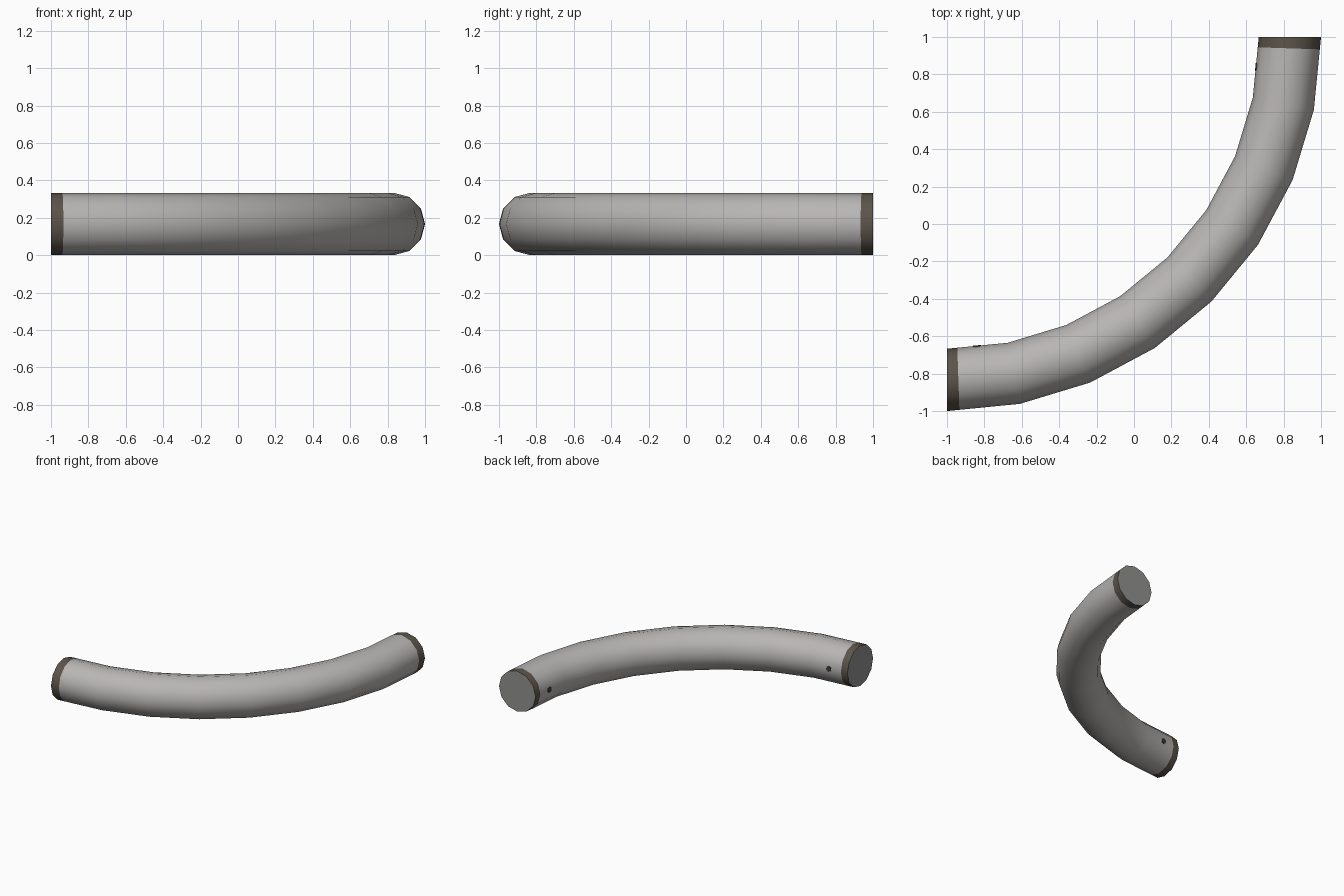
import bpy, bmesh, math
from mathutils import Vector, Matrix

if "Cube" in bpy.data.objects:
    bpy.data.objects.remove(bpy.data.objects["Cube"])

R, r, SIDES, STEPS = 1.8335, 0.1665, 12, 8   # bend radius, tube radius
CENTRE = Vector((-1, 1, r))                  # bend centre


def material(name, col):
    m = bpy.data.materials.new(name)
    m.diffuse_color = (*col, 1)
    m.use_nodes = True
    m.node_tree.nodes["Principled BSDF"].inputs["Base Color"].default_value = m.diffuse_color
    return m


pipe_grey = material("pipe grey", (0.48, 0.465, 0.455))
collar_brown = material("collar brown", (0.105, 0.088, 0.068))
cap_grey = material("cap grey", (0.28, 0.28, 0.275))
dark = material("dark", (0.05, 0.05, 0.05))


def ring(a):
    """Cross-section of the tube at bend angle a."""
    out = Vector((math.cos(a), -math.sin(a), 0))
    pts = []
    for i in range(SIDES):
        t = 2 * math.pi * i / SIDES
        pts.append(CENTRE + out * (R + r * math.cos(t)) + Vector((0, 0, r * math.sin(t))))
    return pts


def finish(bm, name, mats):
    bmesh.ops.recalc_face_normals(bm, faces=bm.faces)
    me = bpy.data.meshes.new(name)
    bm.to_mesh(me)
    bm.free()
    for m in mats:
        me.materials.append(m)
    ob = bpy.data.objects.new(name, me)
    bpy.context.collection.objects.link(ob)
    return ob


# Curved pipe with painted collars and end caps
rings = [ring(math.pi / 2 * k / STEPS) for k in range(STEPS + 1)]
f = 0.17                                     # collar share of the end segment
rings.insert(1, [p.lerp(q, f) for p, q in zip(rings[0], rings[1])])
rings.insert(-1, [p.lerp(q, f) for p, q in zip(rings[-1], rings[-2])])
bm = bmesh.new()
loops = [[bm.verts.new(p) for p in rg] for rg in rings]
last = len(loops) - 2
for k in range(last + 1):
    for i in range(SIDES):
        j = (i + 1) % SIDES
        face = bm.faces.new((loops[k][i], loops[k][j], loops[k + 1][j], loops[k + 1][i]))
        face.material_index = 1 if k in (0, last) else 0
for lp in (loops[0], loops[-1]):
    bm.faces.new(lp).material_index = 2
pipe = finish(bm, "curved_pipe", (pipe_grey, collar_brown, cap_grey))
bpy.context.view_layer.objects.active = pipe
pipe.select_set(True)
bpy.ops.object.shade_smooth_by_angle(angle=math.radians(40))

# Small bolt dots on the inner side near each end
for name, loc, axis in (("bolt_back", (0.657, 0.84, r), (-1, 0.1, 0)),
                        ("bolt_left", (-0.84, -0.657, r), (-0.1, 1, 0))):
    bm = bmesh.new()
    rot = Vector(axis).to_track_quat('Z', 'Y').to_matrix().to_4x4()
    bmesh.ops.create_cone(bm, cap_ends=True, segments=8, radius1=0.022, radius2=0.022,
                          depth=0.016, matrix=Matrix.Translation(loc) @ rot)
    finish(bm, name, (dark,))
